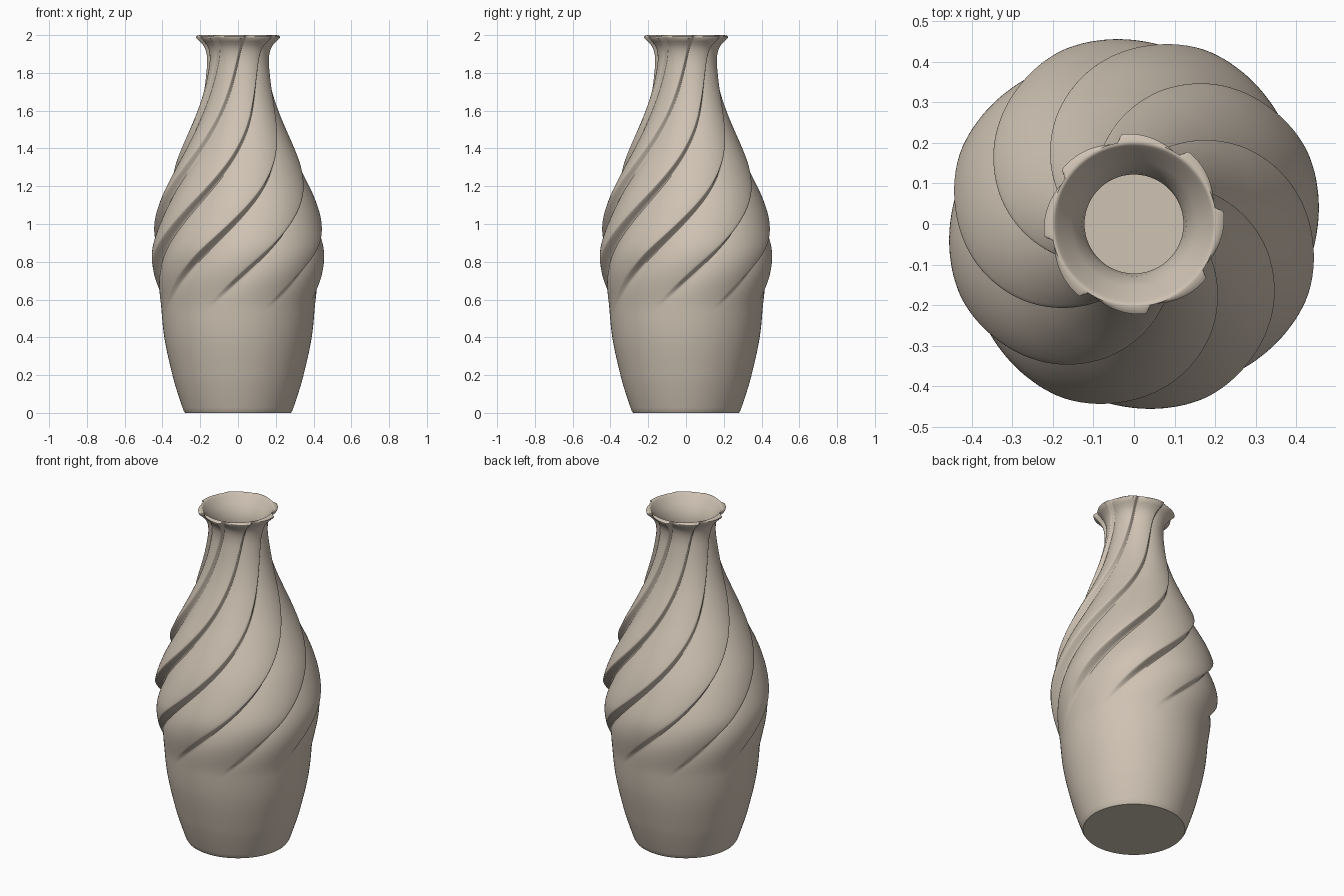
import bpy, bmesh, math

old = bpy.data.objects.get("Cube")
if old:
    bpy.data.objects.remove(old, do_unlink=True)

FLUTES = 8
RISE = 0.12          # share of each flute taken by its steep step
ROWS = 110

# (height, valley radius) of the outer wall
WALL = [(0.012, .288), (.1, .318), (.2, .347), (.4, .39), (.6, .409), (.75, .416), (.9, .412),
        (1.03, .391), (1.15, .36), (1.3, .306), (1.4, .266), (1.5, .228), (1.6, .194),
        (1.7, .168), (1.8, .151), (1.88, .146), (1.94, .16), (1.985, .198)]
# (height, azimuth in degrees) of one ridge line
TWIST = [(.5, -169), (.6, -154), (.97, -101), (1.315, -57), (1.6, -27), (2.0, 8)]
# (height, radius) from the lip down the inside to the floor
INSIDE = [(2.0, .204), (2.0, .199), (1.996, .194), (1.985, .187), (1.95, .155), (1.9, .129),
          (1.86, .122), (1.8, .126), (1.7, .142), (1.6, .165), (1.4, .235), (1.2, .31),
          (1.0, .36), (.6, .375), (.3, .335), (.06, .26)]


def curve(points, z):
    """Smooth curve through the points, clamped at both ends."""
    if z <= points[0][0]:
        return points[0][1]
    if z >= points[-1][0]:
        return points[-1][1]

    def slope(i):
        a, b = points[max(i - 1, 0)], points[min(i + 1, len(points) - 1)]
        return (b[1] - a[1]) / (b[0] - a[0])

    i = max(k for k, p in enumerate(points) if p[0] <= z)
    (z0, v0), (z1, v1) = points[i], points[i + 1]
    d = z1 - z0
    t = (z - z0) / d
    return ((1 + 2 * t) * (1 - t) ** 2 * v0 + t * t * (3 - 2 * t) * v1
            + d * t * (1 - t) * ((1 - t) * slope(i) - t * slope(i + 1)))


def smooth(t):
    t = min(max(t, 0), 1)
    return t * t * (3 - 2 * t)


def flute(s):
    """Height of the swirl section: a slow fall, then a steep step."""
    low = 1 - RISE
    if s < low:
        return 1 - (s / low) ** 1.7
    return smooth((s - low) / RISE)


# Steps around one flute, closer together on the steep part
steps = [(1 - RISE) * k / 22 for k in range(22)] + [1 - RISE + RISE * k / 10 for k in range(10)]
around = [(f, s) for f in range(FLUTES) for s in steps]

bm = bmesh.new()


def ring(z, radius, depth):
    turn = math.radians(curve(TWIST, z))
    verts = []
    for f, s in around:
        a = turn - (f + s) * math.tau / FLUTES
        r = radius * (1 + depth * flute(s))
        verts.append(bm.verts.new((r * math.cos(a), r * math.sin(a), z)))
    return verts


# Foot, swirled outer wall, rounded lip, inside
rings = [ring(0, .28, 0)]
bottom, top = WALL[0][0], WALL[-1][0]
for k in range(ROWS + 1):
    z = bottom + (top - bottom) * k / ROWS
    rings.append(ring(z, curve(WALL, z), .123 * smooth((z - .54) / .36)))
rings.append(ring(1.992, .201, .11))
rings.append(ring(1.997, .202, .07))
for z, r in INSIDE:
    rings.append(ring(z, r, 0))

n = len(around)
for a, b in zip(rings, rings[1:]):
    for k in range(n):
        j = (k + 1) % n
        bm.faces.new((a[k], a[j], b[j], b[k]))
bm.faces.new(rings[0])
bm.faces.new(rings[-1])
bmesh.ops.recalc_face_normals(bm, faces=bm.faces[:])

mesh = bpy.data.meshes.new("swirled_vase")
bm.to_mesh(mesh)
bm.free()
vase = bpy.data.objects.new("swirled_vase", mesh)
bpy.context.scene.collection.objects.link(vase)

# Clay colour
clay = bpy.data.materials.new("beige_clay")
clay.use_nodes = True
clay.diffuse_color = (.62, .54, .45, 1)
for node in clay.node_tree.nodes:
    if node.type == 'BSDF_PRINCIPLED':
        node.inputs["Base Color"].default_value = clay.diffuse_color
        node.inputs["Roughness"].default_value = .7
mesh.materials.append(clay)

bpy.ops.object.select_all(action='DESELECT')
vase.select_set(True)
bpy.context.view_layer.objects.active = vase
bpy.ops.object.shade_smooth_by_angle(angle=math.radians(40))
